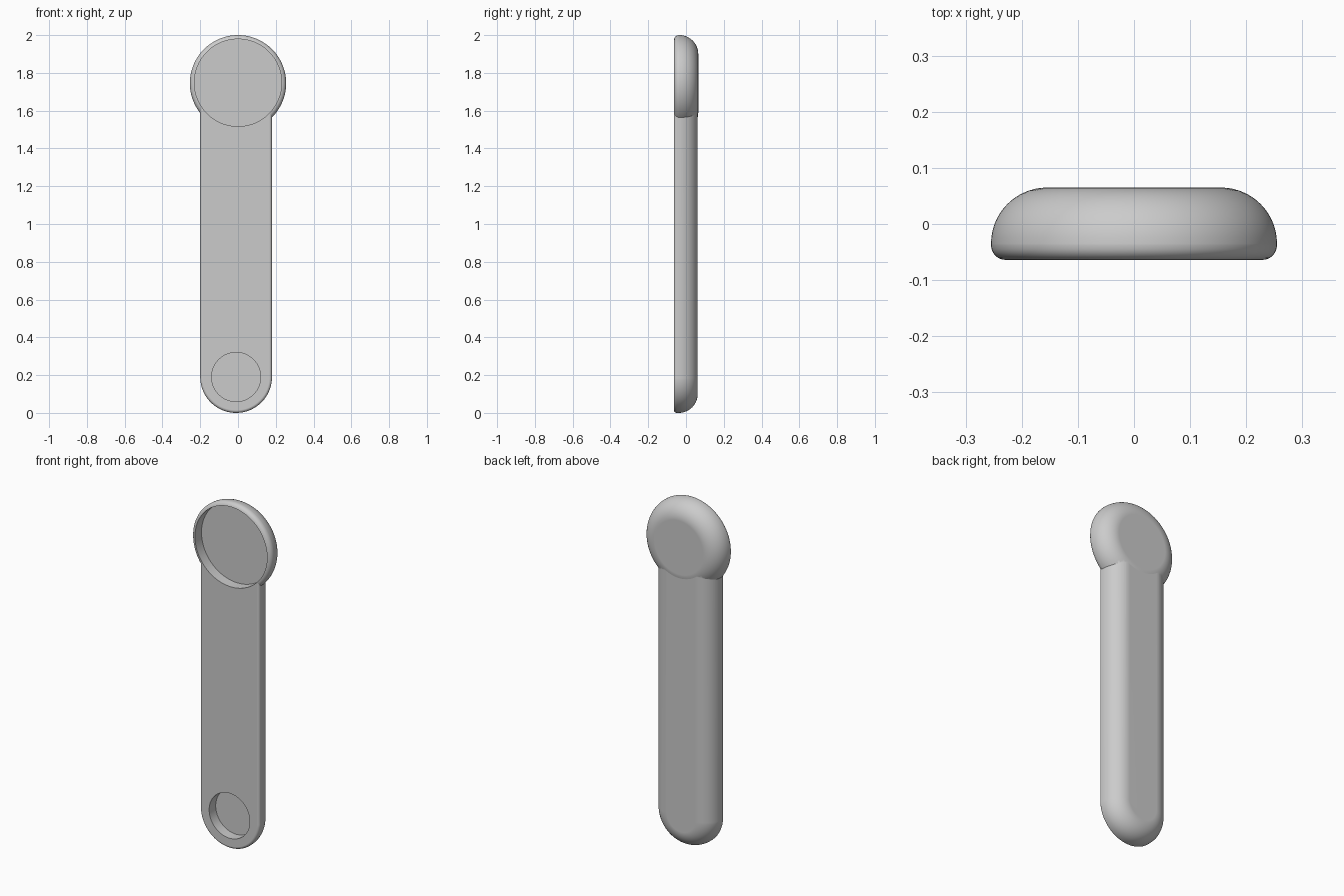
import bpy
import bmesh
from math import sin, cos, pi, radians
from mathutils import Matrix

if "Cube" in bpy.data.objects:
    bpy.data.objects.remove(bpy.data.objects["Cube"])

FRONT, BACK = -0.064, 0.065
SEGMENTS = 96

grey = bpy.data.materials.new("plain_grey")
grey.use_nodes = True
colour = (0.6, 0.6, 0.6, 1)
grey.diffuse_color = colour
grey.node_tree.nodes["Principled BSDF"].inputs["Base Color"].default_value = colour


def make_object(name, bm):
    bmesh.ops.recalc_face_normals(bm, faces=bm.faces)
    mesh = bpy.data.meshes.new(name)
    bm.to_mesh(mesh)
    bm.free()
    mesh.materials.append(grey)
    obj = bpy.data.objects.new(name, mesh)
    bpy.context.collection.objects.link(obj)
    return obj


def edge_profile(front_round, back_round, back):
    """(inset, y) pairs from the front face round to the back face."""
    front = [(front_round * (1 - sin(a)), FRONT + front_round * (1 - cos(a)))
             for a in (pi / 2 * i / 6 for i in range(7))]
    rear = [(back_round * (1 - cos(a)), back - back_round * (1 - sin(a)))
            for a in (pi / 2 * i / 14 for i in range(15))]
    return front + rear


def rounded_slab(name, x, z, radius, length, profile):
    """Disc, or upright capsule when length is above zero, with rounded rims."""
    bm = bmesh.new()
    rings = []
    for inset, y in profile:
        r = radius - inset
        ring = []
        for i in range(SEGMENTS):
            a = 2 * pi * (i + 0.5) / SEGMENTS
            lift = length if sin(a) > 0 else 0
            ring.append(bm.verts.new((x + r * cos(a), y, z + lift + r * sin(a))))
        rings.append(ring)
    for low, high in zip(rings, rings[1:]):
        for i in range(SEGMENTS):
            j = (i + 1) % SEGMENTS
            bm.faces.new((low[i], low[j], high[j], high[i]))
    bm.faces.new(rings[0])
    bm.faces.new(rings[-1])
    return make_object(name, bm)


def pocket_cutter(name, x, z, radius, depth):
    """Cylinder reaching from in front of the face down to the pocket floor."""
    bm = bmesh.new()
    height = depth + 0.1
    place = (Matrix.Translation((x, FRONT + depth - height / 2, z))
             @ Matrix.Rotation(pi / 2, 4, 'X'))
    bmesh.ops.create_cone(bm, cap_ends=True, segments=SEGMENTS, radius1=radius,
                          radius2=radius, depth=height, matrix=place)
    cutter = make_object(name, bm)
    cutter.hide_render = True
    return cutter


def combine(target, other, operation):
    mod = target.modifiers.new(operation.lower(), 'BOOLEAN')
    mod.operation = operation
    mod.solver = 'EXACT'
    mod.object = other
    bpy.context.view_layer.objects.active = target
    bpy.ops.object.modifier_apply(modifier=mod.name)
    bpy.data.objects.remove(other)


# Long handle with a rounded end, joined to the larger round head
handle = rounded_slab("handle_with_round_head", -0.01, 0.19, 0.19, 1.555,
                      edge_profile(0.015, 0.1, 0.062))
head = rounded_slab("round_head", 0, 1.745, 0.255, 0,
                    edge_profile(0.026, 0.1, BACK))
combine(handle, head, 'UNION')

# Round pockets sunk into the front of the head and the handle end
combine(handle, pocket_cutter("head_pocket", 0, 1.748, 0.231, 0.06), 'DIFFERENCE')
combine(handle, pocket_cutter("end_pocket", -0.01, 0.19, 0.13, 0.06), 'DIFFERENCE')

# Smooth rims with crisp pocket edges and flat faces
bpy.ops.object.select_all(action='DESELECT')
handle.select_set(True)
bpy.context.view_layer.objects.active = handle
bpy.ops.object.shade_smooth_by_angle(angle=radians(30))
weighted = handle.modifiers.new("even_shading", 'WEIGHTED_NORMAL')
weighted.keep_sharp = True
